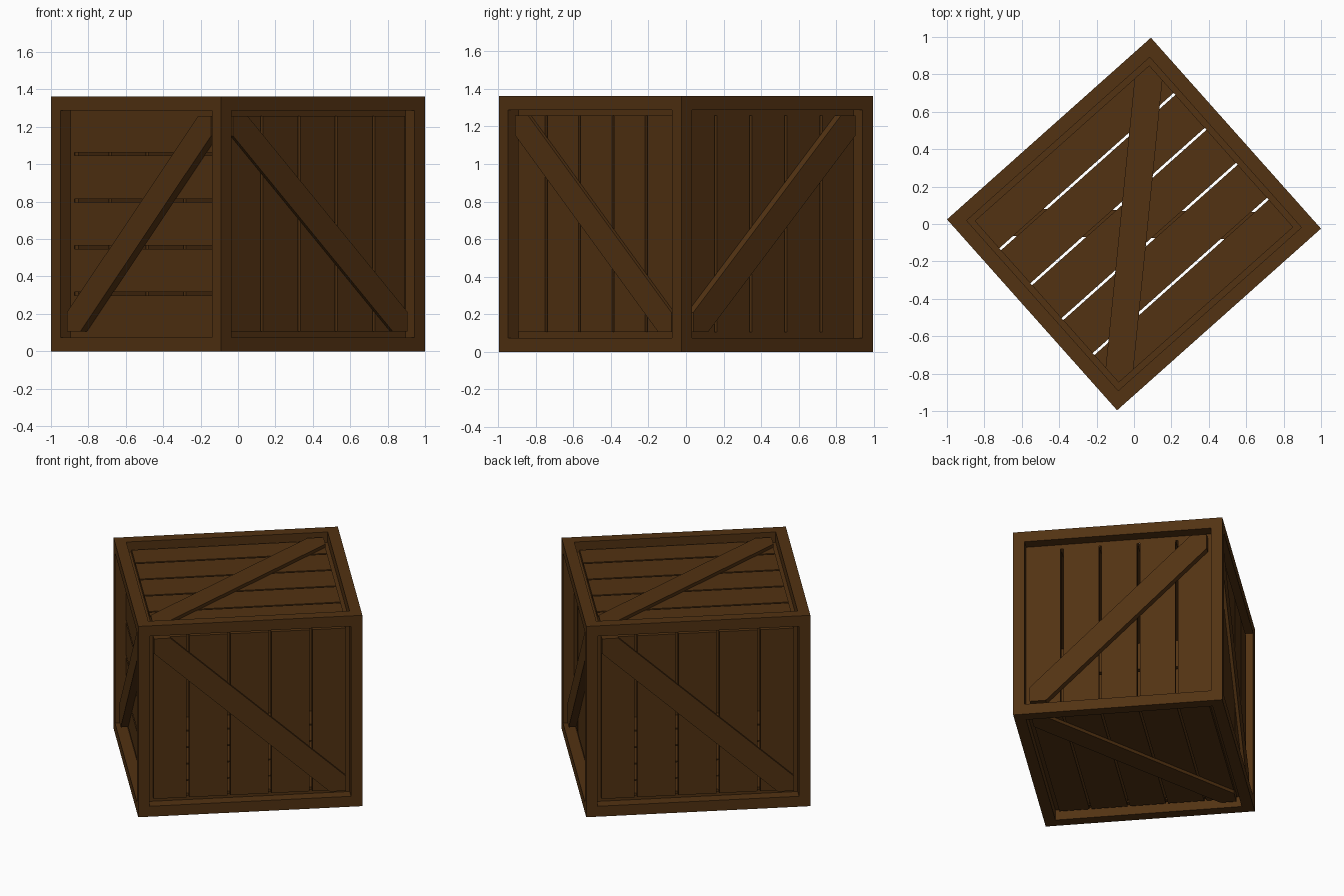
import bpy
import bmesh
from math import radians
from mathutils import Matrix, Vector

if "Cube" in bpy.data.objects:
    bpy.data.objects.remove(bpy.data.objects["Cube"], do_unlink=True)

SIZE = Vector((1.46, 1.367, 1.362))
FRAME = 0.105        # beam width
BRACE_DEPTH = 0.022  # brace recess below the frame
TURN = Matrix.Translation((0, 0, SIZE.z / 2)) @ Matrix.Rotation(radians(41.7), 4, "Z")

wood = bpy.data.materials.new("dark_brown_wood")
wood.use_nodes = True
COLOUR = (0.085, 0.032, 0.006, 1)
wood.diffuse_color = COLOUR
shader = wood.node_tree.nodes["Principled BSDF"]
shader.inputs["Base Color"].default_value = COLOUR
shader.inputs["Roughness"].default_value = 0.9


def finish(name, bm, matrix):
    bmesh.ops.recalc_face_normals(bm, faces=bm.faces)
    mesh = bpy.data.meshes.new(name)
    bm.to_mesh(mesh)
    bm.free()
    mesh.materials.append(wood)
    obj = bpy.data.objects.new(name, mesh)
    obj.matrix_world = matrix
    bpy.context.collection.objects.link(obj)


def add_prism(bm, outline, top, bottom):
    """Solid with a flat outline between two heights."""
    face = bm.faces.new([bm.verts.new((x, y, bottom)) for x, y in outline])
    result = bmesh.ops.extrude_face_region(bm, geom=[face], use_keep_orig=True)
    verts = [v for v in result["geom"] if isinstance(v, bmesh.types.BMVert)]
    bmesh.ops.translate(bm, verts=verts, vec=(0, 0, top - bottom))


# Frame: a box with each side inset and opened to the depth of one beam
bm = bmesh.new()
bmesh.ops.create_cube(bm, size=1)
bmesh.ops.scale(bm, vec=SIZE, verts=bm.verts)
sides = list(bm.faces)
bmesh.ops.inset_individual(bm, faces=sides, thickness=FRAME)
for side in sides:
    inward = -side.normal * FRAME
    opened = bmesh.ops.extrude_discrete_faces(bm, faces=[side])["faces"][0]
    rim = [v.co.copy() for v in opened.verts]
    bmesh.ops.translate(bm, verts=opened.verts, vec=inward)
    inner = [v.co.copy() for v in opened.verts]
    bmesh.ops.delete(bm, geom=[opened], context="FACES")
    for i in range(4):
        j = (i + 1) % 4
        bm.faces.new([bm.verts.new(p) for p in (rim[i], rim[j], inner[j], inner[i])])
bmesh.ops.remove_doubles(bm, verts=bm.verts, dist=0.0001)
finish("crate_frame", bm, TURN)


def panel(name, right, up, planks_upright, brace_sign, depth, gap):
    """Five planks and a diagonal brace filling one side of the frame."""
    a, b = Vector(right), Vector(up)
    n = a.cross(b)
    width, height, reach = (abs(SIZE.dot(axis)) for axis in (a, b, n))
    matrix = TURN @ Matrix.Translation(n * reach / 2) @ Matrix((a, b, n)).transposed().to_4x4()
    w, h = width / 2 - FRAME, height / 2 - FRAME

    # Planks
    across, along = (w, h) if planks_upright else (h, w)
    pitch = (width if planks_upright else height) * 0.183
    bm = bmesh.new()
    for i in range(5):
        low = -across if i == 0 else (i - 2.5) * pitch + gap / 2
        high = across if i == 4 else (i - 1.5) * pitch - gap / 2
        outline = [(low, -along), (high, -along), (high, along), (low, along)]
        if not planks_upright:
            outline = [(y, x) for x, y in outline]
        add_prism(bm, outline, -depth, -FRAME)
    finish(name + "_planks", bm, matrix)

    # Diagonal brace, ends trimmed to the corners of the opening
    cut = FRAME
    half = [(w - cut, h), (w, h), (w, h - cut)]
    outline = half + [(-x, -y) for x, y in half]
    outline = [(x * brace_sign, y) for x, y in outline]
    bm = bmesh.new()
    add_prism(bm, outline, -BRACE_DEPTH, -depth)
    finish(name + "_brace", bm, matrix)


X, Y, Z = (1, 0, 0), (0, 1, 0), (0, 0, 1)
NX, NY = (-1, 0, 0), (0, -1, 0)
panel("front_left", X, Z, True, -1, 0.043, 0.018)
panel("back_right", NX, Z, True, -1, 0.043, 0.018)
panel("back_left", Y, Z, True, 1, 0.07, 0.018)
panel("front_right", NY, Z, False, 1, 0.07, 0.018)
panel("top", X, Y, False, 1, 0.045, 0.014)
panel("bottom", X, NY, False, 1, 0.045, 0.014)
